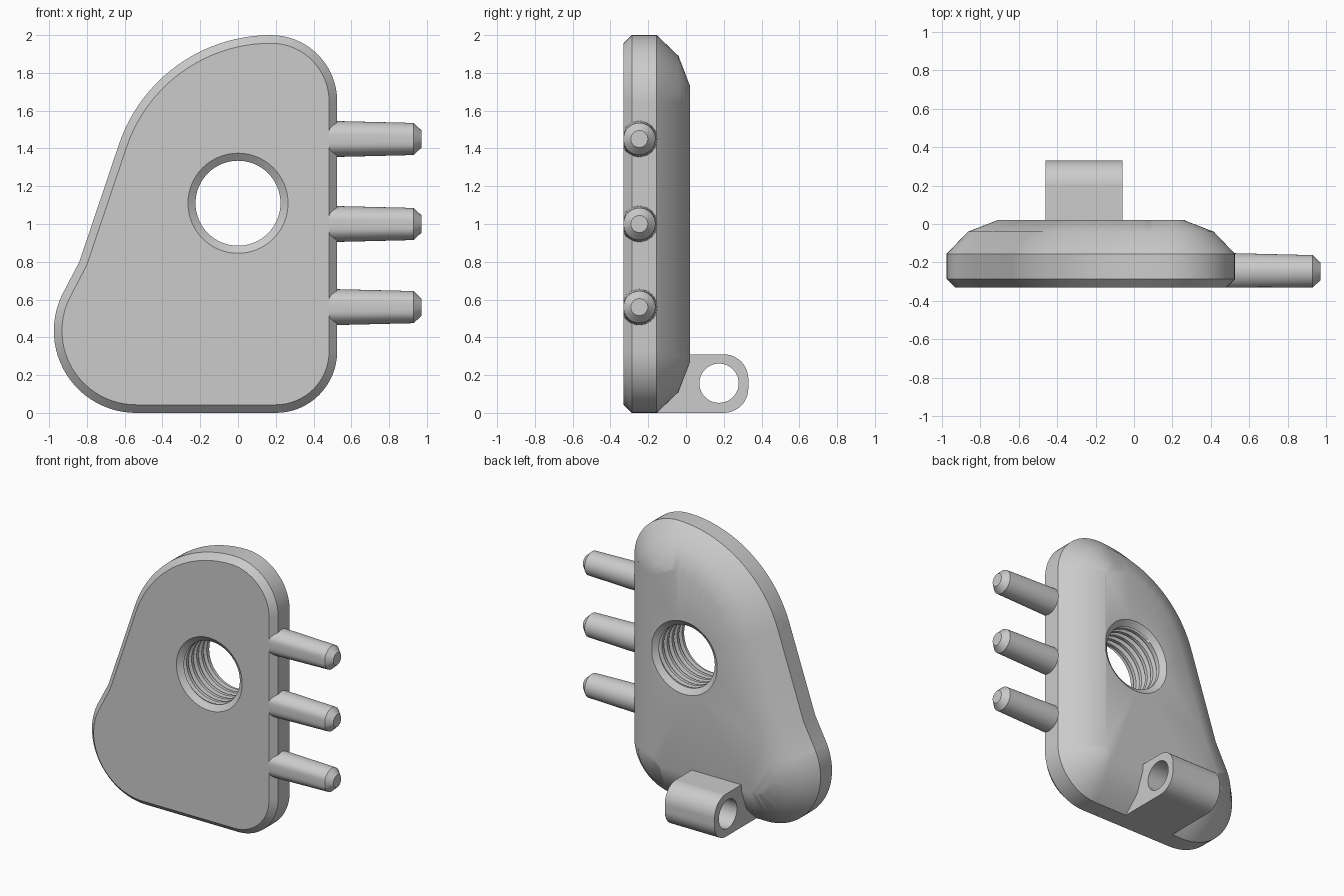
import bpy, bmesh
from math import sin, cos, pi, radians, ceil
from mathutils import Vector

if "Cube" in bpy.data.objects:
    bpy.data.objects.remove(bpy.data.objects["Cube"], do_unlink=True)

grey = bpy.data.materials.new("plain grey")
grey.use_nodes = True
grey.diffuse_color = (0.6, 0.6, 0.6, 1)
grey.node_tree.nodes["Principled BSDF"].inputs["Base Color"].default_value = (0.6, 0.6, 0.6, 1)

FRONT, BACK = -0.33, 0.02
HOLE_Z, RIM, CREST, ROOT = 1.11, 0.265, 0.225, 0.257
SEGMENTS = 64


def arc(cx, cy, r, start, end, n):
    return [Vector((cx + r * cos(radians(start + (end - start) * i / n)),
                    cy + r * sin(radians(start + (end - start) * i / n)))) for i in range(n + 1)]


def circle(cx, cy, r, n=SEGMENTS):
    return arc(cx, cy, r, 0, 360, n)[:-1]


def inset(loop, d):
    """Move a counter-clockwise outline inwards by d with mitred corners."""
    out = []
    for i, p in enumerate(loop):
        a = (p - loop[i - 1]).normalized()
        b = (loop[(i + 1) % len(loop)] - p).normalized()
        na, nb = Vector((-a.y, a.x)), Vector((-b.y, b.x))
        out.append(p + (na + nb) * d / (1 + na.dot(nb)))
    return out


def finish(bm, name, weighted=False):
    mesh = bpy.data.meshes.new(name)
    bm.to_mesh(mesh)
    bm.free()
    mesh.materials.append(grey)
    ob = bpy.data.objects.new(name, mesh)
    bpy.context.collection.objects.link(ob)
    bpy.ops.object.select_all(action='DESELECT')
    bpy.context.view_layer.objects.active = ob
    ob.select_set(True)
    bpy.ops.object.shade_smooth_by_angle(angle=radians(30))
    if weighted:
        mod = ob.modifiers.new("flat faces", 'WEIGHTED_NORMAL')
        mod.keep_sharp = True
    return ob


def skin(bm, rings):
    """Join rings of points with quads and return the end edge loops."""
    rows = [[bm.verts.new(p) for p in ring] for ring in rings]
    n = len(rows[0])
    for a, b in zip(rows, rows[1:]):
        for i in range(n):
            bm.faces.new((a[i], a[(i + 1) % n], b[(i + 1) % n], b[i]))
    ends = []
    for row in (rows[0], rows[-1]):
        edges = []
        for i in range(n):
            pair = (row[i], row[(i + 1) % n])
            edges.append(bm.edges.get(pair) or bm.edges.new(pair))
        ends.append(edges)
    return ends


def solid(name, outer, hole=None, open_hole=None, weighted=False):
    """Loft the outer rings and cap both ends, leaving an optional hole."""
    bm = bmesh.new()
    caps = skin(bm, outer)
    if hole:
        for cap, edges in zip(caps, skin(bm, hole)):
            cap.extend(edges)
    if open_hole:
        for cap, ring in zip(caps, open_hole):
            cap.extend(skin(bm, [ring])[0])
    for cap in caps:
        bmesh.ops.triangle_fill(bm, edges=cap, use_beauty=True)
    bmesh.ops.recalc_face_normals(bm, faces=bm.faces)
    return finish(bm, name, weighted)


# Body: one outline lofted through a front chamfer and a rounded back
outline = (arc(0.2, 0.325, 0.325, -90, 0, 16)
           + arc(0.175, 1.65, 0.35, 0, 90, 16)
           + arc(0.175, 1.15, 0.85, 90, 161.5, 22)[1:]
           + [Vector((-0.84, 0.8))]
           + arc(-0.54, 0.435, 0.435, 154.5, 270, 24))
levels = [(FRONT, 0.043), (-0.287, 0), (-0.155, 0), (-0.04, 0.11), (BACK, 0.265)]
body_rings = [[Vector((p.x, y, p.y)) for p in inset(outline, d)] for y, d in levels]
rims = [[Vector((p.x, y, p.y)) for p in circle(0, HOLE_Z, RIM)] for y in (FRONT, BACK)]
solid("body_plate", body_rings, open_hole=rims, weighted=True)


# Screw thread: helical rows between two chamfered lips
def hole_point(i, y, r):
    t = 2 * pi * i / SEGMENTS
    return Vector((r * cos(t), y, HOLE_Z + r * sin(t)))


lo, hi, pitch = FRONT + 0.03, BACK - 0.03, 0.058
profile = [(0, CREST), (0.4, CREST), (0.65, ROOT), (0.75, ROOT)]
grid = [[hole_point(i, FRONT, RIM) for i in range(SEGMENTS + 1)]]
for turn in range(-1, ceil((hi - lo) / pitch) + 1):
    for offset, r in profile:
        row = []
        for i in range(SEGMENTS + 1):
            y = lo + (turn + offset + i / SEGMENTS) * pitch
            inside = lo < y < hi
            row.append(hole_point(i, min(max(y, lo), hi), r if inside else CREST))
        grid.append(row)
grid.append([hole_point(i, BACK, RIM) for i in range(SEGMENTS + 1)])

bm = bmesh.new()
rows = [[bm.verts.new(p) for p in row] for row in grid]
for a, b in zip(rows, rows[1:]):
    for i in range(SEGMENTS):
        corners = (a[i], a[i + 1], b[i + 1], b[i])
        if len({tuple(round(c, 5) for c in v.co) for v in corners}) > 2:
            bm.faces.new(corners)
bmesh.ops.remove_doubles(bm, verts=bm.verts, dist=0.00002)
bmesh.ops.delete(bm, geom=[v for v in bm.verts if not v.link_faces], context='VERTS')
bm.normal_update()
for f in bm.faces:
    c = f.calc_center_median()
    if f.normal.dot(Vector((c.x, 0, c.z - HOLE_Z))) > 0:
        f.normal_flip()
finish(bm, "hole_thread")

# Pins: tapered, chamfered at the tip, trimmed flush with the front face
pin_steps = [(0.481, 0.096), (0.93, 0.085), (0.972, 0.045)]
for label, z in (("lower", 0.56), ("middle", 1.0), ("upper", 1.45)):
    rings = [[Vector((x, max(p.x, FRONT), p.y)) for p in circle(-0.247, z, r, 40)]
             for x, r in pin_steps]
    solid(label + "_pin", rings, weighted=True)

# Hinge lug: rounded block with a cross hole
lug = ([Vector((-0.155, 0))]
       + arc(0.2, 0.13, 0.13, -90, 0, 12)
       + arc(0.2, 0.18, 0.13, 0, 90, 12)
       + [Vector((-0.05, 0.31))])
sides = (-0.46, -0.06)
solid("hinge_lug",
      [[Vector((x, p.x, p.y)) for p in lug] for x in sides],
      hole=[[Vector((x, p.x, p.y)) for p in circle(0.175, 0.157, 0.104, 40)] for x in sides],
      weighted=True)
